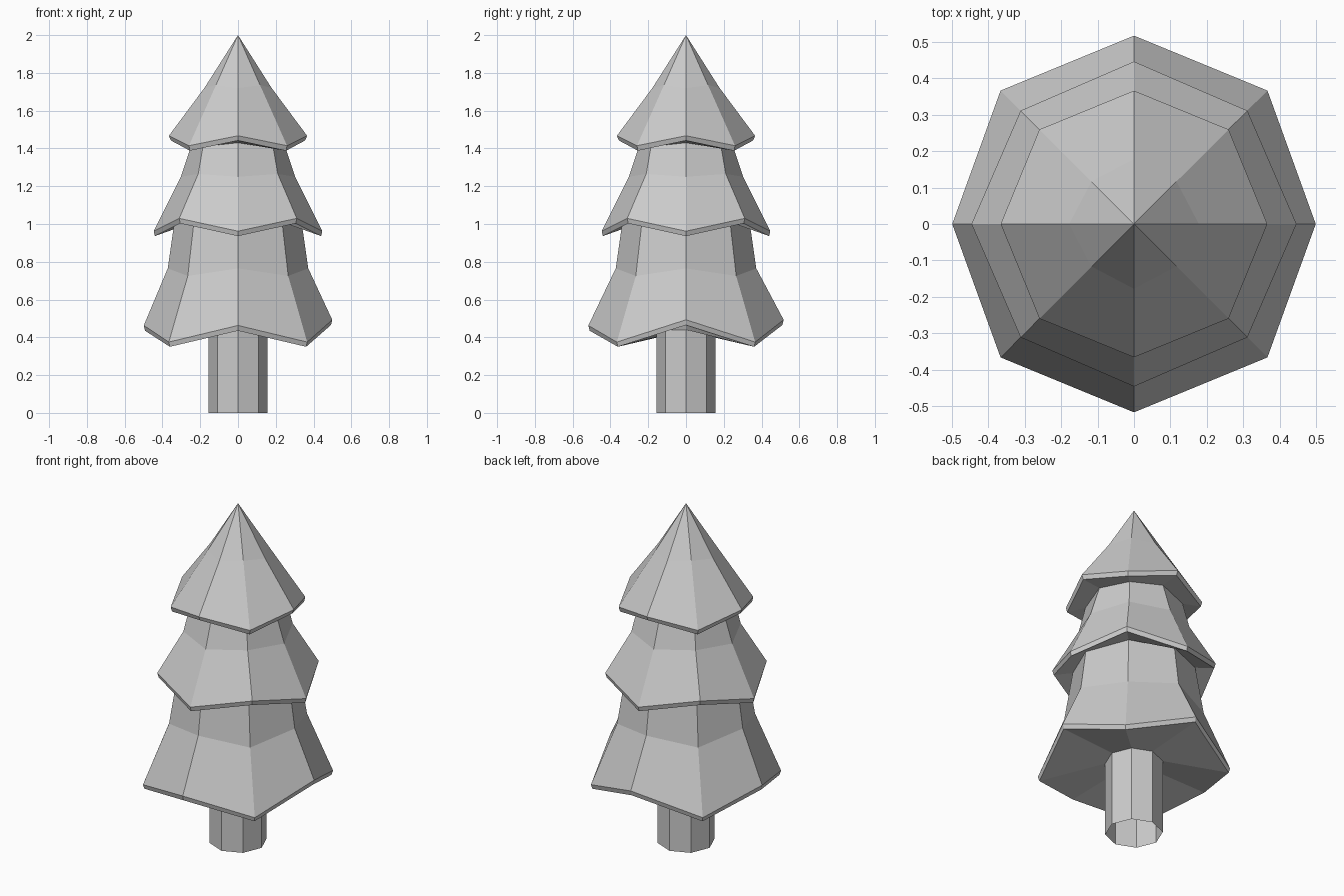
import bpy, bmesh
from math import cos, sin, pi

if "Cube" in bpy.data.objects:
    bpy.data.objects.remove(bpy.data.objects["Cube"])

SIDES = 8

def ring(bm, r_axis, r_diag, z_axis, z_diag, tilt=0.0, x_scale=1.0):
    """Octagon whose axis and diagonal corners can differ in radius and height."""
    verts = []
    for i in range(SIDES):
        a = 2 * pi * i / SIDES
        diag = i % 2
        r = r_diag if diag else r_axis
        z = z_diag if diag else z_axis + tilt * (cos(a) + sin(a))
        sx = 1.0 if diag else 1 + (x_scale - 1) * abs(cos(a))
        verts.append(bm.verts.new((r * cos(a) * sx, r * sin(a), z)))
    return verts

def skin(name, rows, apex=None):
    """Joins a stack of octagons into a flat-shaded shell."""
    bm = bmesh.new()
    rings = [ring(bm, *row) for row in rows]
    for lo, hi in zip(rings, rings[1:]):
        for i in range(SIDES):
            j = (i + 1) % SIDES
            bm.faces.new((lo[i], lo[j], hi[j], hi[i]))
    if apex is not None:
        tip = bm.verts.new((0, 0, apex))
        for i in range(SIDES):
            bm.faces.new((rings[-1][i], rings[-1][(i + 1) % SIDES], tip))
    mesh = bpy.data.meshes.new(name)
    bm.to_mesh(mesh)
    bm.free()
    obj = bpy.data.objects.new(name, mesh)
    bpy.context.collection.objects.link(obj)
    return obj

# Trunk: open octagonal tube
skin("trunk", [(0.155, 0.155, 0.0, 0.0), (0.155, 0.155, 0.44, 0.44)])

# Foliage: three flared tiers, each with underside, thin lip, flare and neck
skin("foliage", [
    (0.155, 0.155, 0.44, 0.44),
    (0.510, 0.510, 0.450, 0.350, 0.015, 0.965),
    (0.517, 0.518, 0.478, 0.375, 0.015, 0.965),
    (0.372, 0.376, 0.765, 0.725),
    (0.338, 0.330, 1.000, 1.010),
    (0.440, 0.432, 0.936, 1.003),
    (0.446, 0.440, 0.962, 1.030),
    (0.303, 0.298, 1.250, 1.265),
    (0.243, 0.262, 1.430, 1.410),
    (0.355, 0.360, 1.442, 1.388),
    (0.366, 0.367, 1.467, 1.415),
    (0.178, 0.165, 1.720, 1.735),
], apex=2.0)
